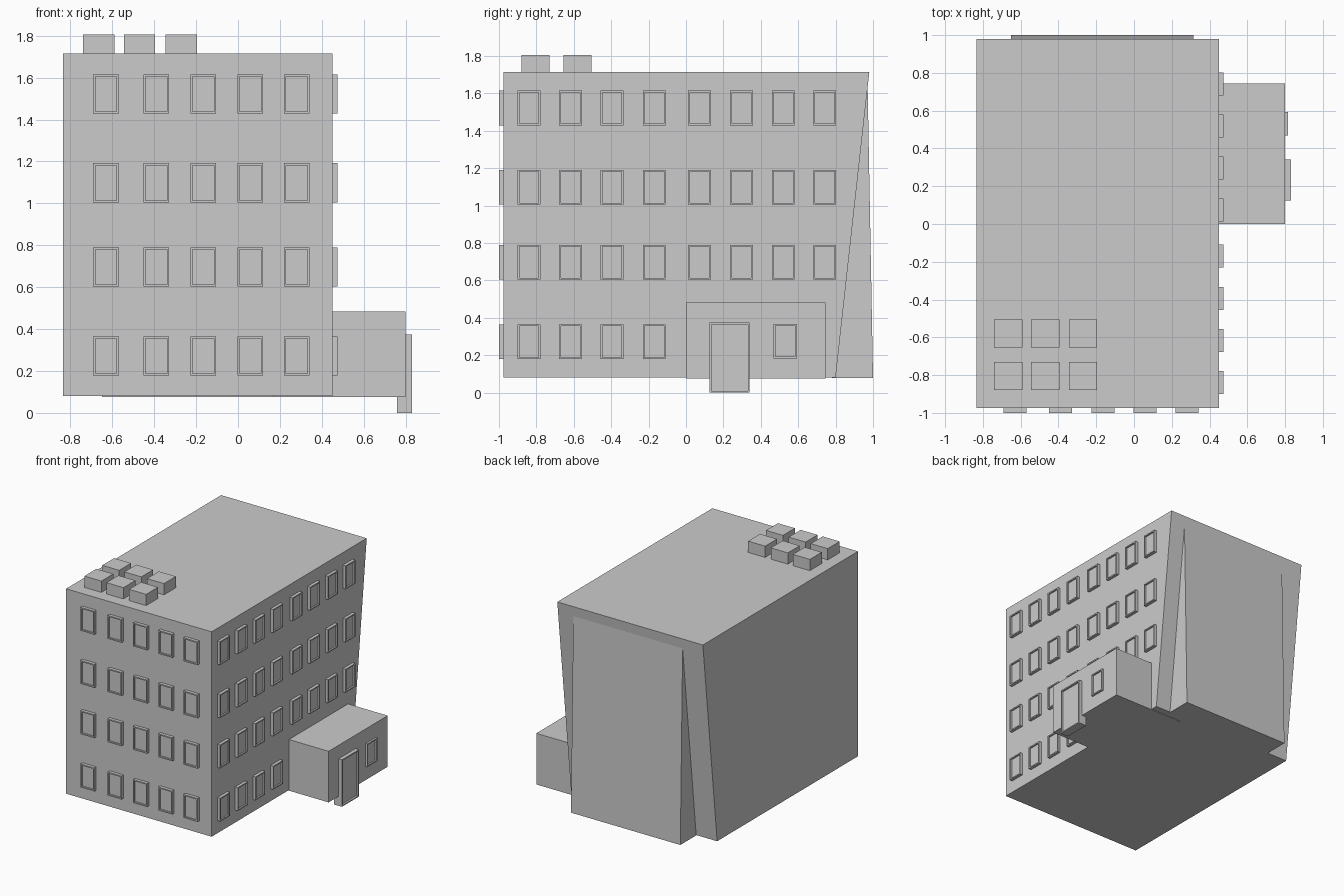
import bpy, bmesh, math
from mathutils import Matrix, Vector

cube = bpy.data.objects.get("Cube")
if cube:
    bpy.data.objects.remove(cube)

GREY = (0.6, 0.6, 0.6, 1)
mat = bpy.data.materials.new("plain grey")
mat.use_nodes = True
mat.diffuse_color = GREY
mat.node_tree.nodes["Principled BSDF"].inputs["Base Color"].default_value = GREY


def finish(name, bm):
    bmesh.ops.recalc_face_normals(bm, faces=bm.faces)
    mesh = bpy.data.meshes.new(name)
    bm.to_mesh(mesh)
    bm.free()
    mesh.materials.append(mat)
    obj = bpy.data.objects.new(name, mesh)
    bpy.context.collection.objects.link(obj)
    return obj


def box(name, lo, hi):
    lo, hi = Vector(lo), Vector(hi)
    bm = bmesh.new()
    bmesh.ops.create_cube(bm, size=1)
    bmesh.ops.scale(bm, vec=hi - lo, verts=bm.verts)
    bmesh.ops.translate(bm, vec=(lo + hi) / 2, verts=bm.verts)
    return finish(name, bm)


def side_prism(name, profile, x0, x1):
    """Extrude a (y, z) profile along x."""
    bm = bmesh.new()
    face = bm.faces.new([bm.verts.new((x0, y, z)) for y, z in profile])
    ext = bmesh.ops.extrude_face_region(bm, geom=[face])
    verts = [v for v in ext["geom"] if isinstance(v, bmesh.types.BMVert)]
    bmesh.ops.translate(bm, vec=(x1 - x0, 0, 0), verts=verts)
    return finish(name, bm)


def framed_panel(name, centre, width, height, depth, border, recess, turn=0):
    """Box whose outer face is inset and sunk; centre lies on the outer face."""
    bm = bmesh.new()
    bmesh.ops.create_cube(bm, size=1)
    bmesh.ops.scale(bm, vec=(width, depth, height), verts=bm.verts)
    bmesh.ops.translate(bm, vec=(0, depth / 2, 0), verts=bm.verts)
    bm.normal_update()
    front = min(bm.faces, key=lambda f: f.calc_center_median().y)
    bmesh.ops.inset_region(bm, faces=[front], thickness=border)
    ext = bmesh.ops.extrude_face_region(bm, geom=[front])
    verts = [v for v in ext["geom"] if isinstance(v, bmesh.types.BMVert)]
    bmesh.ops.translate(bm, vec=(0, recess, 0), verts=verts)
    if front.is_valid:
        bmesh.ops.delete(bm, geom=[front], context='FACES_ONLY')
    bm.transform(Matrix.Translation(centre) @ Matrix.Rotation(turn, 4, 'Z'))
    return finish(name, bm)


BASE, ROOF = 0.08, 1.715
FRONT, SIDE = -0.975, 0.45
TO_SIDE = math.pi / 2

# Main block with the rear wall leaning outwards, and the rear slab in it
side_prism("main_block",
           [(FRONT, BASE), (0.80, BASE), (0.98, ROOF), (FRONT, ROOF)], -0.835, SIDE)
side_prism("rear_slab",
           [(0.78, 0.077), (1.0, 0.077), (0.971, 1.64), (0.9, 1.64)], -0.65, 0.315)

# Entrance annex, door and window
box("annex", (0.17, 0, 0.075), (0.80, 0.745, 0.483))
framed_panel("entrance_door", (0.83, 0.233, 0.1875), 0.215, 0.375, 0.07,
             0.014, 0.015, TO_SIDE)
framed_panel("annex_window", (0.815, 0.53, 0.275), 0.125, 0.185, 0.025,
             0.014, 0.012, TO_SIDE)

# Windows on the front and side walls
floors = (0.272, 0.697, 1.098, 1.522)
front_x = (-0.63, -0.39, -0.165, 0.058, 0.28)
side_y = (-0.84, -0.617, -0.395, -0.17, 0.073, 0.297, 0.52, 0.742)
for level, z in enumerate(floors):
    for x in front_x:
        framed_panel("front_window", (x, FRONT - 0.025, z), 0.122, 0.187, 0.04,
                     0.014, 0.012)
    for y in side_y:
        if level == 0 and y > 0:
            continue
        framed_panel("side_window", (SIDE + 0.024, y, z), 0.122, 0.187, 0.04,
                     0.014, 0.012, TO_SIDE)

# Rooftop units
for x in (-0.665, -0.47, -0.27):
    for y in (-0.805, -0.58):
        box("roof_unit", (x - 0.075, y - 0.075, ROOF - 0.02),
            (x + 0.075, y + 0.075, 1.805))
